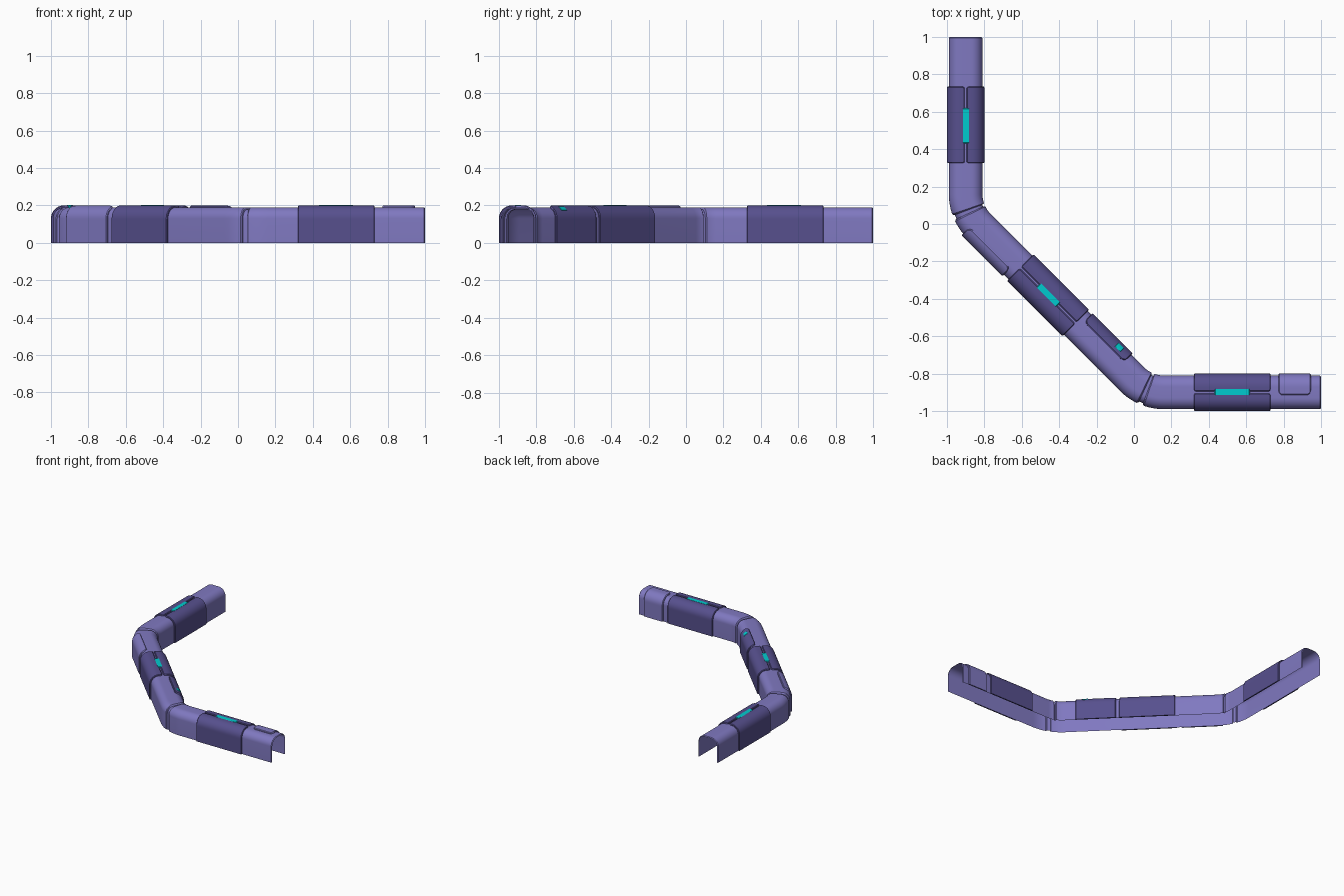
import bpy, math
from mathutils import Vector

if "Cube" in bpy.data.objects:
    bpy.data.objects.remove(bpy.data.objects["Cube"])

HALF_W, TOP, RAD = 0.09, 0.19, 0.06
FLAT = HALF_W - RAD
ARC = RAD * math.pi / 2
U_END = FLAT + ARC + TOP - RAD          # arc length from crown to the floor


def material(name, rgb):
    m = bpy.data.materials.new(name)
    m.diffuse_color = (*rgb, 1)
    m.use_nodes = True
    m.node_tree.nodes["Principled BSDF"].inputs["Base Color"].default_value = m.diffuse_color
    return m


LIGHT = material("light purple", (0.215, 0.19, 0.53))
DARK = material("dark purple", (0.095, 0.08, 0.27))
CYAN = material("cyan glow", (0.0, 0.60, 0.62))


def profile(u, d):
    """Point (lateral, z) on the arched section, u along it, d outward."""
    a = abs(u)
    if a <= FLAT:
        x, z = a, TOP + d
    elif a <= FLAT + ARC:
        t = (a - FLAT) / RAD
        x, z = FLAT + (RAD + d) * math.sin(t), TOP - RAD + (RAD + d) * math.cos(t)
    else:
        x, z = HALF_W + d, max(0, TOP - RAD - (a - FLAT - ARC))
    return math.copysign(x, u), z


def build(name, rows, mat):
    """Skin rows of points; rows run along the path, columns right to left."""
    n = len(rows[0])
    faces = [(i * n + j, (i + 1) * n + j, (i + 1) * n + j + 1, i * n + j + 1)
             for i in range(len(rows) - 1) for j in range(n - 1)]
    me = bpy.data.meshes.new(name)
    me.from_pydata([p for r in rows for p in r], [], faces)
    me.materials.append(mat)
    me.shade_smooth()
    me.set_sharp_from_angle(angle=math.radians(35))
    ob = bpy.data.objects.new(name, me)
    bpy.context.collection.objects.link(ob)


def place(o, t, u, d):
    left = Vector((-t.y, t.x))
    x, z = profile(u, d)
    p = o + left * x
    return (p.x, p.y, z)


def patch(name, run, s0, s1, u0, u1, d, mat, corner=0.0, side=1, steps=26):
    """Raised plate hugging the section, with lips and rounded upper corners."""
    o, t = run
    lip = 0.005
    ss = [(s0, 0), (s0, d * 0.6), (s0 + lip, d)]
    if corner:
        ss += [(s0 + corner * k / 6, d) for k in range(2, 7)]
        ss += [(s1 - corner * k / 6, d) for k in range(6, 1, -1)]
    ss += [(s1 - lip, d), (s1, d * 0.6), (s1, 0)]
    rows = []
    for s, dd in ss:
        e = min(s - s0, s1 - s)
        us = u0
        if corner and e < corner:
            us += corner - math.sqrt(max(0, corner ** 2 - (corner - e) ** 2))
        cols = [(us, 0), (us, dd * 0.6)]
        cols += [(us + lip + (u1 - us - lip) * k / steps, dd) for k in range(steps + 1)]
        cols.append((u1, 0))
        row = [place(o + t * s, t, side * u, q) for u, q in cols]
        rows.append(row if side > 0 else row[::-1])
    build(name, rows, mat)


# Centre line of the arched channel: three runs with two 45 degree bends
PTS = [Vector(p) for p in ((-0.9, 1), (-0.9, 0.06), (0.06, -0.9), (1, -0.9))]
DIRS = [(PTS[i + 1] - PTS[i]).normalized() for i in range(3)]
TAN = 0.10
BEND_R = TAN / math.tan(math.pi / 8)


def bend(i, ang):
    """Point and heading at angle ang round the bend at PTS[i]."""
    t = DIRS[i - 1]
    left = Vector((-t.y, t.x))
    c = PTS[i] - t * TAN + left * BEND_R
    return (c + t * BEND_R * math.sin(ang) - left * BEND_R * math.cos(ang),
            t * math.cos(ang) + left * math.sin(ang))


US = [-U_END, -FLAT - ARC] + [-FLAT - ARC * k / 10 for k in range(9, -1, -1)]
US += [-u for u in reversed(US)]
MID, GAP = math.pi / 8, 0.011 / BEND_R

# Channel runs, grooved where they meet at the bends
for i, name in enumerate(("back_run", "diagonal_run", "front_run")):
    t = DIRS[i]
    if i == 0:
        rings = [(PTS[0], t, -0.006), (PTS[0] + t * 0.006, t, 0)]
    else:
        rings = [(*bend(i, MID), -0.012), (*bend(i, MID + GAP * 0.8), -0.012),
                 (*bend(i, MID + GAP), -0.004)]
        rings += [(*bend(i, MID + GAP * 1.4 + (MID - GAP * 1.4) * k / 6), 0) for k in range(7)]
    if i == 2:
        rings += [(PTS[3] - t * 0.006, t, 0), (PTS[3], t, -0.006)]
    else:
        rings += [(*bend(i + 1, (MID - GAP * 1.4) * k / 6), 0) for k in range(7)]
        rings += [(*bend(i + 1, MID - GAP), -0.004), (*bend(i + 1, MID - GAP * 0.8), -0.012),
                  (*bend(i + 1, MID), -0.012)]
    build(name, [[place(o, h, u, d) for u in US] for o, h, d in rings], LIGHT)

# Local frames for plates: s is the distance from the frame origin
BACK = (Vector((-0.9, 0)), DIRS[0])
DIAG = (Vector((-0.42, -0.42)), DIRS[1])
FRONT = (Vector((0, -0.9)), DIRS[2])

# Split dark sleeves with a light strip on the crown
for name, run, s0, s1, c0, c1 in (("back", BACK, -0.735, -0.325, -0.62, -0.43),
                                  ("diagonal", DIAG, -0.265, 0.155, -0.13, 0.02),
                                  ("front", FRONT, 0.32, 0.73, 0.43, 0.62)):
    for side, label in ((1, "inner"), (-1, "outer")):
        patch(f"{name}_sleeve_{label}", run, s0, s1, 0.005, U_END, 0.01, DARK, 0.012, side)
    patch(f"{name}_light_strip", run, c0, c1, -0.018, 0.018, 0.0115, CYAN, 0, 1, 4)

# Small side plates
patch("diagonal_dark_plate", DIAG, 0.18, 0.485, 0.034, U_END, 0.01, DARK, 0.03)
patch("plate_indicator", DIAG, 0.388, 0.435, 0.052, 0.084, 0.012, CYAN, 0, 1, 5)
patch("diagonal_light_plate", DIAG, -0.61, -0.30, 0.038, U_END, 0.01, LIGHT, 0.03, -1)
patch("front_end_plate", FRONT, 0.772, 0.945, -0.015, U_END, 0.01, LIGHT, 0.025)
